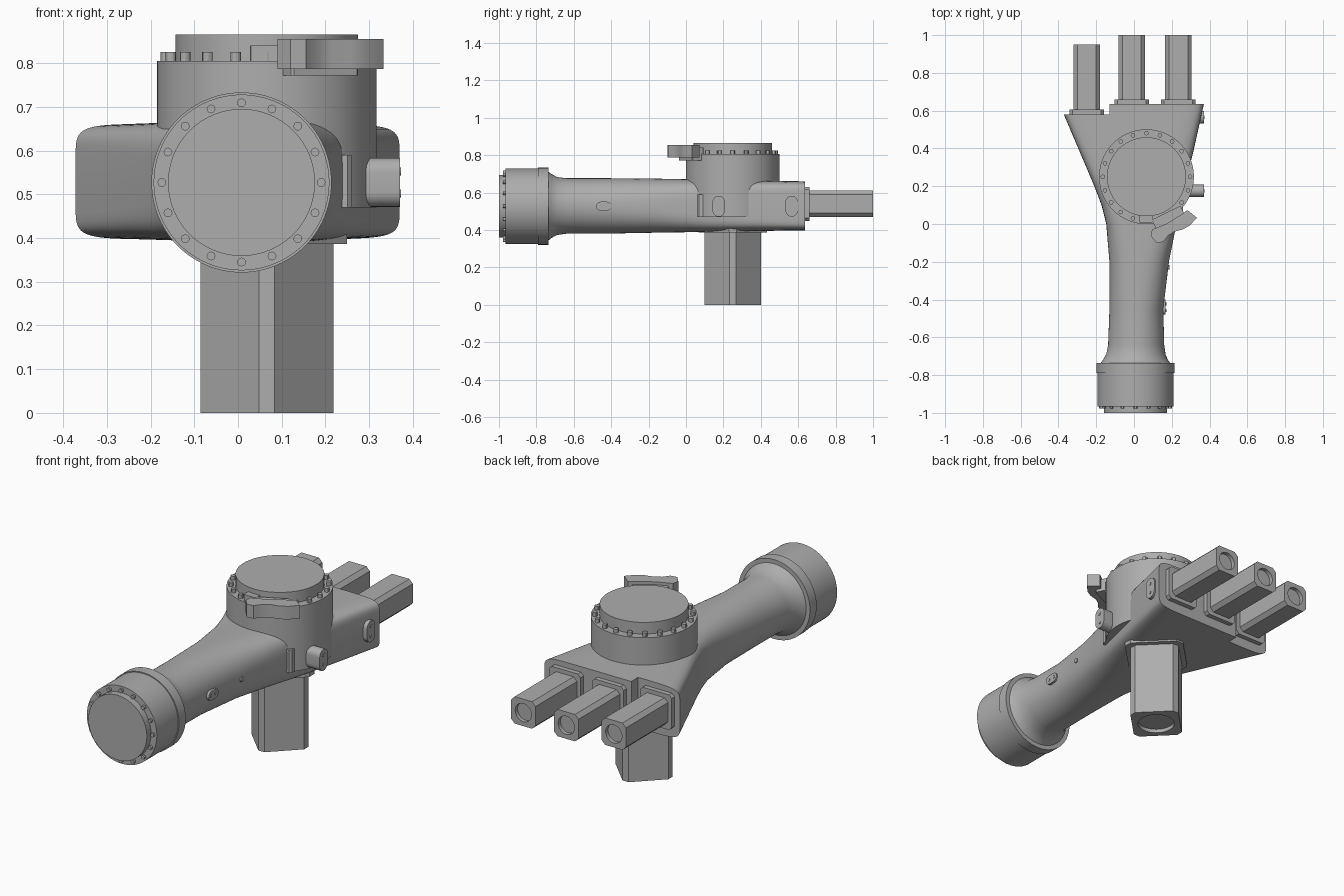
import bpy, bmesh
from math import sin, cos, pi, radians
from mathutils import Matrix, Vector

if "Cube" in bpy.data.objects:
    bpy.data.objects.remove(bpy.data.objects["Cube"])

grey = bpy.data.materials.new("cast_grey")
grey.use_nodes = True
grey.diffuse_color = (0.42, 0.42, 0.42, 1)
grey.node_tree.nodes["Principled BSDF"].inputs["Base Color"].default_value = grey.diffuse_color
parts = []

# Local frames: local z becomes the extrusion axis
UP = Matrix.Identity(4)
ALONG_Y = Matrix(((-1, 0, 0, 0), (0, 0, 1, 0), (0, 1, 0, 0), (0, 0, 0, 1)))
ALONG_X = Matrix(((0, 0, 1, 0), (1, 0, 0, 0), (0, 1, 0, 0), (0, 0, 0, 1)))


def loft(name, rings):
    bm = bmesh.new()
    loops = [[bm.verts.new(p) for p in ring] for ring in rings]
    n = len(loops[0])
    for a, b in zip(loops, loops[1:]):
        for i in range(n):
            j = (i + 1) % n
            bm.faces.new((a[i], a[j], b[j], b[i]))
    bm.faces.new(loops[0])
    bm.faces.new(loops[-1])
    bmesh.ops.recalc_face_normals(bm, faces=bm.faces)
    mesh = bpy.data.meshes.new(name)
    bm.to_mesh(mesh)
    bm.free()
    ob = bpy.data.objects.new(name, mesh)
    bpy.context.collection.objects.link(ob)
    mesh.materials.append(grey)
    parts.append(ob)
    return ob


def prism(name, outline, centre, depth, frame=UP):
    """Extrude a 2D outline from centre along the frame's local z."""
    place = Matrix.Translation(centre) @ frame
    return loft(name, [[place @ Vector((x, y, h)) for x, y in outline] for h in (0, depth)])


def circle(r, n=64):
    return [(r * cos(2 * pi * i / n), r * sin(2 * pi * i / n)) for i in range(n)]


def stadium(w, h, n=12):
    """Upright slot outline with half width w and half height h."""
    arc = [(w * cos(pi * i / n), h - w + w * sin(pi * i / n)) for i in range(n + 1)]
    return arc + [(-x, -y) for x, y in arc]


def chamfered(w, h, c):
    return [(w, c - h), (w, h - c), (w - c, h), (c - w, h),
            (-w, h - c), (-w, c - h), (c - w, -h), (w - c, -h)]


def cut(ob, cutter):
    mod = ob.modifiers.new("cut", 'BOOLEAN')
    mod.operation = 'DIFFERENCE'
    mod.solver = 'EXACT'
    mod.object = cutter
    bpy.context.view_layer.objects.active = ob
    bpy.ops.object.modifier_apply(modifier=mod.name)
    parts.remove(cutter)
    bpy.data.objects.remove(cutter)


def bolts(name, count, ring_r, r, centre, depth, frame=UP):
    for i, (x, y) in enumerate(circle(ring_r, count)):
        spot = Vector(centre) + frame.to_3x3() @ Vector((x, y, 0))
        prism(f"{name}_{i + 1}", circle(r, 12), spot, depth, frame)


# Cast body: round neck flaring into a wide flat rear; y, left, right, bottom, top, squareness
sections = [
    (-.74, -.18, .195, .34, .715, 2), (-.72, -.165, .18, .357, .70, 2),
    (-.69, -.147, .167, .373, .683, 2), (-.64, -.137, .16, .38, .677, 2),
    (-.45, -.13, .155, .38, .677, 2.1), (-.2, -.13, .185, .385, .675, 2.5),
    (0, -.147, .225, .388, .672, 3.5), (.1, -.172, .248, .39, .67, 4.5),
    (.2, -.21, .27, .392, .668, 5.5), (.4, -.295, .318, .395, .664, 7),
    (.635, -.395, .37, .398, .66, 9)]


def body_ring(y, x0, x1, z0, z1, power, n=72):
    ring = []
    for c, s in circle(1, n):
        u = abs(c) ** (2 / power) * (1 if c > 0 else -1)
        v = abs(s) ** (2 / power) * (1 if s > 0 else -1)
        ring.append(((x0 + x1 + (x1 - x0) * u) / 2, y, (z0 + z1 + (z1 - z0) * v) / 2))
    return ring


body = loft("body", [body_ring(*s) for s in sections])
cut(body, prism("step_cutter", chamfered(.2, .4, .01), (-.33, .58, .53), .2, ALONG_Y))

# Front end: collar, drum, end cap and bolt ring
axis = (.008, .527)


def front_disc(name, r, y0, y1):
    return prism(name, circle(r, 96), (axis[0], y0, axis[1]), y1 - y0, ALONG_Y)


front_disc("front_collar", .206, -.79, -.735)
front_disc("front_drum", .201, -.965, -.785)
front_disc("front_cap", .168, -1, -.96)
bolts("front_bolt", 16, .182, .01, (axis[0], -.978, axis[1]), .02, ALONG_Y)

# Turret on top with cap and bolt ring
hub = (.066, .25)
prism("turret", circle(.251, 96), (*hub, .47), .335)
prism("turret_cap", circle(.209, 96), (*hub, .80), .065)
bolts("turret_bolt", 20, .231, .012, (*hub, .80), .025)
prism("turret_side_pad", chamfered(.06, .07, .01), (.20, .13, .47), .12)

# Winged bracket on the turret rim, its mount and stop
wing = [(.095, -.03), (.09, -.065), (.12, -.10), (.155, -.095), (.18, -.062), (.215, -.04),
        (.26, -.028), (.295, -.008), (.333, .033), (.283, .073), (.25, .05), (.17, .0)]
prism("bracket_wing", wing, (0, 0, .787), .068)
prism("bracket_mount", chamfered(.085, .035, .005), (.185, .028, .772), .068,
      Matrix.Rotation(radians(26), 4, 'Z'))
prism("bracket_stop", chamfered(.035, .025, .003), (.062, .033, .80), .04)

# Rear tubes with flanges and bored ends
for side, x, start, end in (("right", -.25, .58, .95), ("middle", -.012, .635, 1), ("left", .235, .635, 1)):
    prism(f"{side}_flange", chamfered(.091, .091, .015), (x, start - .01, .54), .035, ALONG_Y)
    tube = prism(f"{side}_tube", chamfered(.07, .07, .02), (x, start, .54), end - start, ALONG_Y)
    cut(tube, prism("bore_cutter", circle(.047, 40), (x, end - .02, .54), .1, ALONG_Y))

# Lower post, turned a quarter-corner, with collar and bored foot
turn = Matrix.Rotation(radians(45), 4, 'Z')
post = prism("lower_post", chamfered(.12, .12, .025), (*hub, 0), .42, turn)
cut(post, prism("foot_cutter", circle(.09, 48), (*hub, -.1), .12))
prism("post_collar", chamfered(.145, .145, .03), (*hub, .386), .03, turn)

# Slot-shaped bosses with two pins each on the left flank
flat = ALONG_X @ Matrix.Rotation(radians(90), 4, 'Z')
for name, y, x0, x1, w, h, frame in (
        ("turret_boss", .175, .25, .37, .033, .056, ALONG_X),
        ("rear_boss", .565, .3, .37, .033, .056, ALONG_X),
        ("neck_boss", -.44, .1, .168, .024, .04, flat)):
    prism(name, stadium(w, h), (x0, y, .527), x1 - x0, frame)
    for k in (-1, 1):
        offset = frame.to_3x3() @ Vector((0, k * h * .45, 0))
        prism(f"{name}_pin", circle(.009, 12), Vector((x0, y, .527)) + offset, x1 - x0 + .003, frame)
prism("neck_plug", circle(.012, 16), (.1, -.23, .53), .087, ALONG_X)

# Smooth the rounded surfaces, keep hard edges
bpy.ops.object.select_all(action='DESELECT')
for ob in parts:
    ob.select_set(True)
bpy.context.view_layer.objects.active = body
bpy.ops.object.shade_smooth_by_angle(angle=radians(30))
